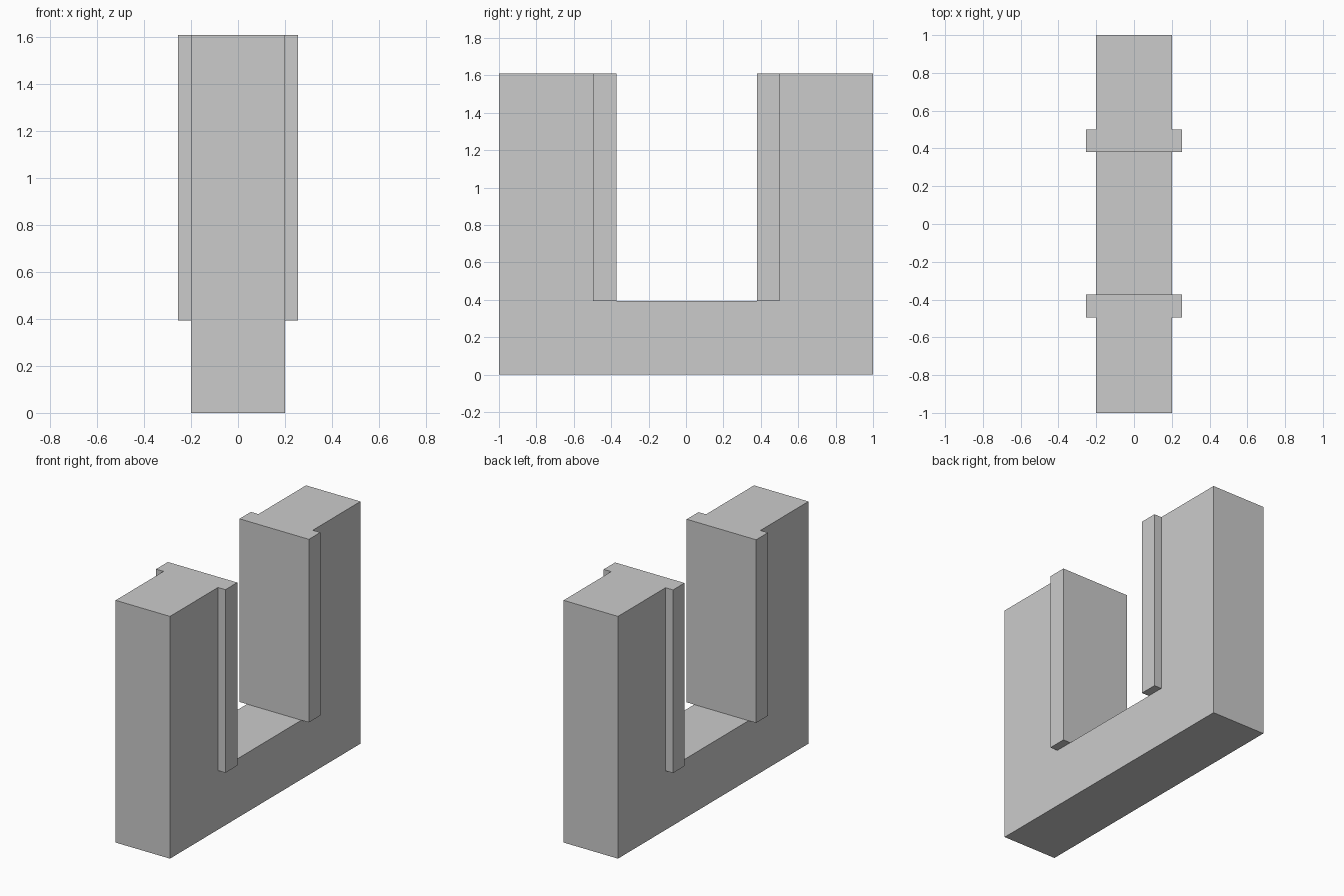
import bpy, bmesh

if "Cube" in bpy.data.objects:
    bpy.data.objects.remove(bpy.data.objects["Cube"])

HALF_W, FLANGE_W = 0.20, 0.255
FLOOR, TOP = 0.393, 1.61


def extruded(name, outline, direction):
    """Closed solid from a planar outline swept along a direction."""
    bm = bmesh.new()
    face = bm.faces.new([bm.verts.new(p) for p in outline])
    swept = bmesh.ops.extrude_face_region(bm, geom=[face])["geom"]
    bmesh.ops.translate(bm, vec=direction,
                        verts=[g for g in swept if isinstance(g, bmesh.types.BMVert)])
    bmesh.ops.recalc_face_normals(bm, faces=bm.faces)
    mesh = bpy.data.meshes.new(name)
    bm.to_mesh(mesh)
    bm.free()
    ob = bpy.data.objects.new(name, mesh)
    bpy.context.collection.objects.link(ob)
    return ob


# U-shaped body: base with two upright posts
u_profile = [(-1, 0), (1, 0), (1, TOP), (0.38, TOP),
             (0.38, FLOOR), (-0.372, FLOOR), (-0.372, TOP), (-1, TOP)]
body = extruded("u_frame", [(-HALF_W, y, z) for y, z in u_profile], (2 * HALF_W, 0, 0))

# Wider slabs at the inner faces form the side flanges
for name, y0, y1 in (("front_flange", -0.496, -0.372), ("back_flange", 0.38, 0.50)):
    slab = extruded(name, [(-FLANGE_W, y0, FLOOR), (FLANGE_W, y0, FLOOR),
                           (FLANGE_W, y1, FLOOR), (-FLANGE_W, y1, FLOOR)],
                    (0, 0, TOP - FLOOR))
    slab.hide_render = True
    slab.hide_set(True)
    union = body.modifiers.new(name, 'BOOLEAN')
    union.operation = 'UNION'
    union.solver = 'EXACT'
    union.object = slab

# Merge coplanar faces left by the unions
clean = body.modifiers.new("planar_cleanup", 'DECIMATE')
clean.decimate_type = 'DISSOLVE'
clean.angle_limit = 0.01
